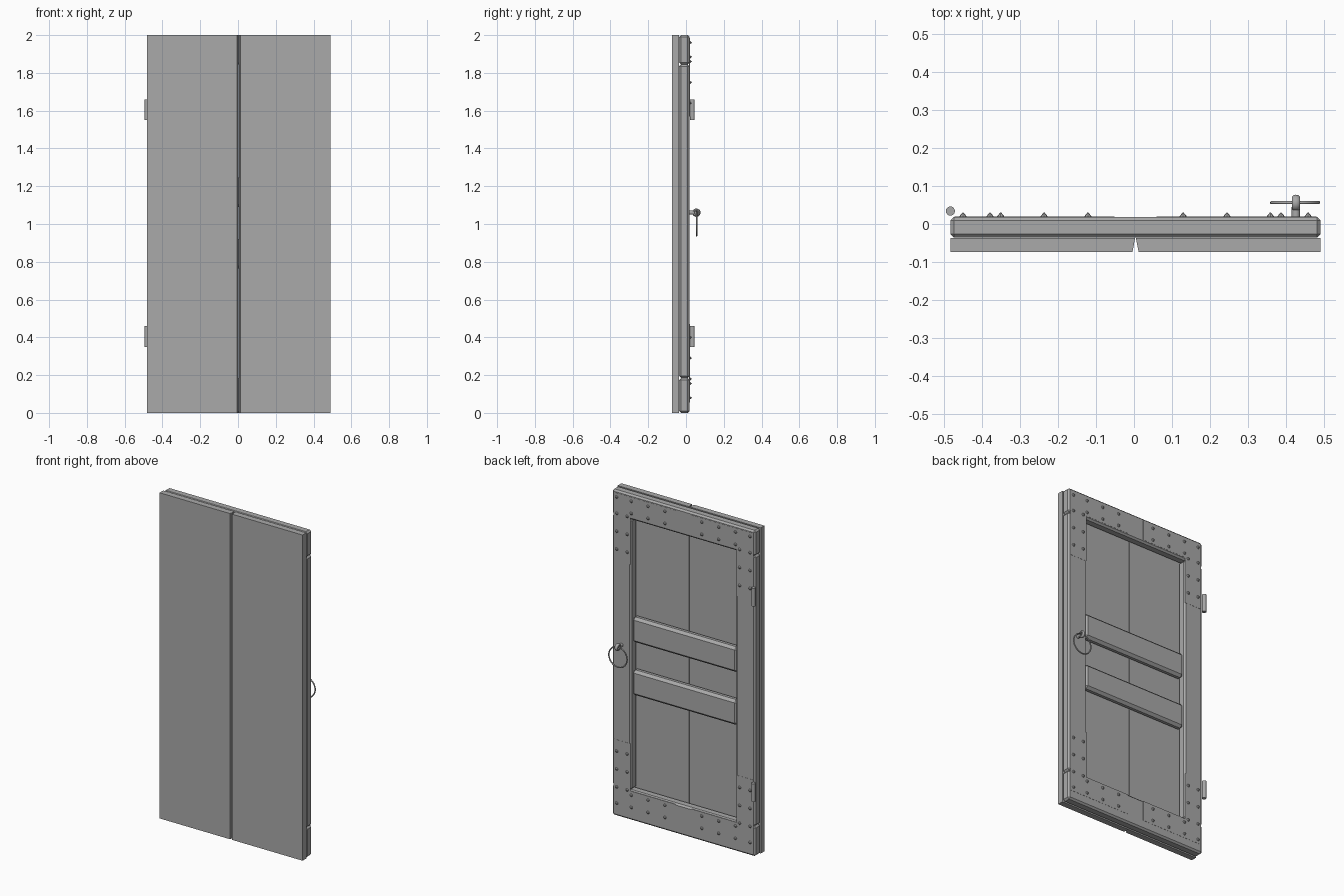
import bpy, bmesh, math
from mathutils import Matrix, Vector

cube = bpy.data.objects.get("Cube")
if cube:
    bpy.data.objects.remove(cube, do_unlink=True)

CX = 0.004            # middle of the door leaf
HALF = 0.486          # half its width
BACK = 0.019          # rear face of the frame

grey = bpy.data.materials.new("plain_grey")
grey.use_nodes = True
tone = (0.4, 0.4, 0.4, 1)
grey.diffuse_color = tone
grey.node_tree.nodes["Principled BSDF"].inputs["Base Color"].default_value = tone


def finish(name, bm):
    bmesh.ops.recalc_face_normals(bm, faces=bm.faces)
    mesh = bpy.data.meshes.new(name)
    bm.to_mesh(mesh)
    bm.free()
    mesh.materials.append(grey)
    obj = bpy.data.objects.new(name, mesh)
    bpy.context.collection.objects.link(obj)
    return obj


def smooth(obj):
    bpy.ops.object.select_all(action='DESELECT')
    obj.select_set(True)
    bpy.context.view_layer.objects.active = obj
    bpy.ops.object.shade_smooth_by_angle(angle=math.radians(40))


def prism(name, points, axis, depth):
    """Extrude a closed outline along an offset vector."""
    bm = bmesh.new()
    face = bm.faces.new([bm.verts.new(p) for p in points])
    moved = bmesh.ops.extrude_face_region(bm, geom=[face])["geom"]
    verts = [v for v in moved if isinstance(v, bmesh.types.BMVert)]
    bmesh.ops.translate(bm, verts=verts, vec=Vector(axis) * depth)
    return finish(name, bm)


def board(name, x, y, z, chamfer):
    """Box between pairs of limits, with chamfered edges."""
    bm = bmesh.new()
    size = [b - a for a, b in (x, y, z)]
    mid = [(a + b) / 2 for a, b in (x, y, z)]
    bmesh.ops.create_cube(bm, size=1, matrix=Matrix.Translation(mid) @ Matrix.Diagonal((*size, 1)))
    if chamfer:
        bmesh.ops.bevel(bm, geom=bm.edges[:], offset=chamfer, segments=1, affect='EDGES')
    return finish(name, bm)


def ring(name, centre, radius, tube, flat, turn):
    """Closed hoop; flat widens the tube along the hoop axis."""
    bm = bmesh.new()
    n, m = 32, 10
    rows = []
    for i in range(n):
        a = math.tau * i / n
        row = []
        for j in range(m):
            b = math.tau * j / m
            r = radius + tube * math.cos(b)
            row.append(bm.verts.new((r * math.cos(a), r * math.sin(a), flat * math.sin(b))))
        rows.append(row)
    for i in range(n):
        for j in range(m):
            p, q, k = rows[i], rows[(i + 1) % n], (j + 1) % m
            bm.faces.new((p[j], q[j], q[k], p[k]))
    bmesh.ops.transform(bm, matrix=Matrix.Translation(centre) @ turn, verts=bm.verts)
    smooth(finish(name, bm))


def cylinder(bm, r1, r2, depth, centre, turn, sides):
    bmesh.ops.create_cone(bm, cap_ends=True, segments=sides, radius1=r1, radius2=r2,
                          depth=depth, matrix=Matrix.Translation(centre) @ turn)


TO_BACK = Matrix.Rotation(-math.pi / 2, 4, 'X')

# Front planks, with a slanted edge along the centre gap
for side, name in ((-1, "right_plank"), (1, "left_plank")):
    outline = [(HALF, -0.073), (HALF, -0.037), (0.001, -0.037), (0.008, -0.073)]
    prism(name, [(CX + side * x, y, 0) for x, y in outline], (0, 0, 1), 2)

# Chamfered rear frame
depth = (-0.036, BACK)
full = (CX - HALF, CX + HALF)
board("top_rail", full, depth, (1.845, 2), 0.01)
board("bottom_rail", full, depth, (0, 0.185), 0.01)
for side, name in ((-1, "right_stile"), (1, "left_stile")):
    xs = sorted((CX + side * 0.355, CX + side * HALF))
    board(name, xs, depth, (0.185, 1.845), 0.01)
inner = (CX - 0.357, CX + 0.357)
board("upper_middle_rail", inner, (-0.036, 0.012), (1.09, 1.245), 0.015)
board("lower_middle_rail", inner, (-0.036, 0.012), (0.765, 0.92), 0.015)

# Thin corner plates and their pointed studs
columns, arm_z = (0.453, 0.382), (1.86, 1.75, 1.64)
arm_x, rows = (0.354, 0.24, 0.125), (1.96, 1.885)
spots = [(x, z) for x in columns for z in arm_z]
spots += [(x, z) for x in arm_x for z in rows] + [(columns[0], rows[0])]
studs = bmesh.new()
for side, side_name in ((-1, "right"), (1, "left")):
    for low, level in ((False, "top"), (True, "bottom")):
        def place(x, z, y):
            return (CX + side * x, y, 2.04 - z if low else z)
        shape = [(0.475, 1.985), (0.055, 1.985), (0.055, 1.86), (0.36, 1.86),
                 (0.36, 1.57), (0.475, 1.57)]
        prism(f"{level}_{side_name}_corner_plate",
              [place(x, z, BACK - 0.002) for x, z in shape], (0, 1, 0), 0.003)
        for x, z in spots:
            cylinder(studs, 0.01, 0.001, 0.011, place(x, z, BACK + 0.006), TO_BACK, 8)
finish("plate_studs", studs)

# Hinge barrels
for z, name in ((1.605, "upper_hinge"), (0.405, "lower_hinge")):
    bm = bmesh.new()
    cylinder(bm, 0.012, 0.012, 0.11, (-0.482, 0.034, z), Matrix(), 16)
    smooth(finish(name, bm))

# Pull ring hanging from an eye on a short stem
ring("pull_ring", (0.423, 0.056, 1.0), 0.062, 0.004, 0.004, TO_BACK)
ring("ring_eye", (0.425, 0.055, 1.06), 0.014, 0.008, 0.011, Matrix.Rotation(math.pi / 2, 4, 'Y'))
bm = bmesh.new()
cylinder(bm, 0.011, 0.011, 0.03, (0.425, 0.029, 1.06), TO_BACK, 12)
smooth(finish("eye_stem", bm))
